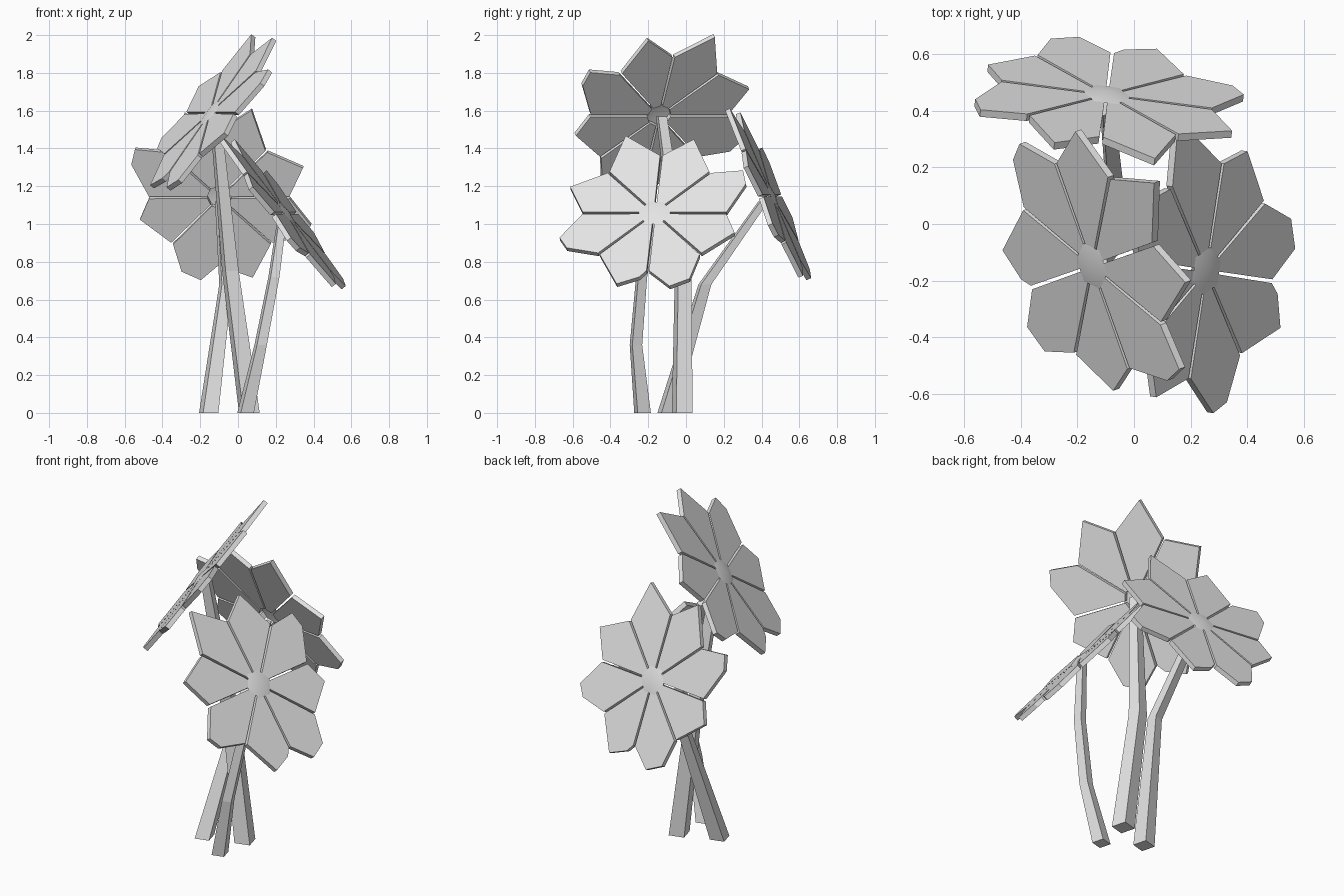
import bpy, bmesh
from math import radians, sin, cos
from mathutils import Vector, Matrix

cube = bpy.data.objects.get("Cube")
if cube:
    bpy.data.objects.remove(cube, do_unlink=True)

# Single flat colour
grey = bpy.data.materials.new("light_grey")
grey.use_nodes = True
colour = (0.78, 0.78, 0.78, 1)
grey.diffuse_color = colour
grey.node_tree.nodes["Principled BSDF"].inputs["Base Color"].default_value = colour


def make_object(name, bm, matrix=None, smooth=False):
    mesh = bpy.data.meshes.new(name)
    bm.to_mesh(mesh)
    bm.free()
    mesh.materials.append(grey)
    for poly in mesh.polygons:
        poly.use_smooth = smooth
    obj = bpy.data.objects.new(name, mesh)
    if matrix:
        obj.matrix_world = matrix
    bpy.context.collection.objects.link(obj)


def polar(degrees, radius, z=0):
    a = radians(degrees)
    return Vector((radius * cos(a), radius * sin(a), z))


# Tip corners of the eight petals: (angle from petal axis, radius)
TIPS = [
    [(0, .51), (10, .53)],
    [(4, .52)],
    [(-1, .555)],
    [(2, .5)],
    [(-4, .52), (5, .505)],
    [(4, .5), (17, .43)],
    [(-8, .505), (5, .495)],
    [(6, .46)],
]
THICK = .028


def petals(name, matrix):
    bm = bmesh.new()
    for i, tips in enumerate(TIPS):
        axis = 22.5 + 45 * i
        outline = [(-18, .065), (-21.5, .385)] + tips + [(21.5, .385), (18, .065)]
        verts = [bm.verts.new(polar(axis + a, r, -THICK / 2)) for a, r in outline]
        face = bm.faces.new(verts)
        top = bmesh.ops.extrude_face_region(bm, geom=[face])["geom"]
        moved = [v for v in top if isinstance(v, bmesh.types.BMVert)]
        bmesh.ops.translate(bm, verts=moved, vec=(0, 0, THICK))
    bmesh.ops.recalc_face_normals(bm, faces=bm.faces)
    make_object(name, bm, matrix)


def flower_centre(name, matrix):
    # Shallow six-sided cap over the inner petal ends
    bm = bmesh.new()
    rim = [bm.verts.new(polar(60 * k, .085, THICK / 2 + .001)) for k in range(6)]
    apex = bm.verts.new((0, 0, THICK / 2 + .016))
    for k in range(6):
        bm.faces.new((rim[k], rim[(k + 1) % 6], apex))
    make_object(name, bm, matrix, smooth=True)


def stem(name, path):
    # Square tapering tube through (x, y, z, half width)
    bm = bmesh.new()
    rings = []
    for x, y, z, half in path:
        rings.append([bm.verts.new(Vector((x, y, z)) + polar(60 + 90 * k, half * 1.41))
                      for k in range(4)])
    for low, high in zip(rings, rings[1:]):
        for k in range(4):
            j = (k + 1) % 4
            bm.faces.new((low[k], low[j], high[j], high[k]))
    bm.faces.new(rings[0][::-1])
    bm.faces.new(rings[-1])
    make_object(name, bm)


def place(centre, normal, scale):
    # Frame with its z along the flower's facing direction
    n = Vector(normal).normalized()
    u = Vector((0, 0, 1)).cross(n).normalized()
    v = n.cross(u)
    turn = Matrix((u, v, n)).transposed().to_4x4()
    return Matrix.Translation(centre) @ turn @ Matrix.Scale(scale, 4)


# name, flower position, facing direction, flower size, stem path
FLOWERS = [
    ("back", (-.098, .445, 1.145), (.12, .91, .4), .975,
     [(-.155, -.1, 0, .042), (-.065, .1, .68, .028), (-.095, .41, 1.12, .022)]),
    ("upper", (-.138, -.145, 1.58), (-.76, -.27, .59), 1,
     [(.06, -.02, 0, .045), (-.04, -.015, .75, .036), (-.12, -.13, 1.57, .024)]),
    ("side", (.245, -.165, 1.05), (.78, -.12, .61), 1,
     [(.04, -.23, 0, .036), (.12, -.265, .36, .027), (.19, -.235, .72, .024),
      (.235, -.165, 1.04, .02)]),
]
for name, centre, normal, scale, path in FLOWERS:
    frame = place(centre, normal, scale)
    petals(name + "_petals", frame)
    flower_centre(name + "_flower_centre", frame)
    stem(name + "_stem", path)
